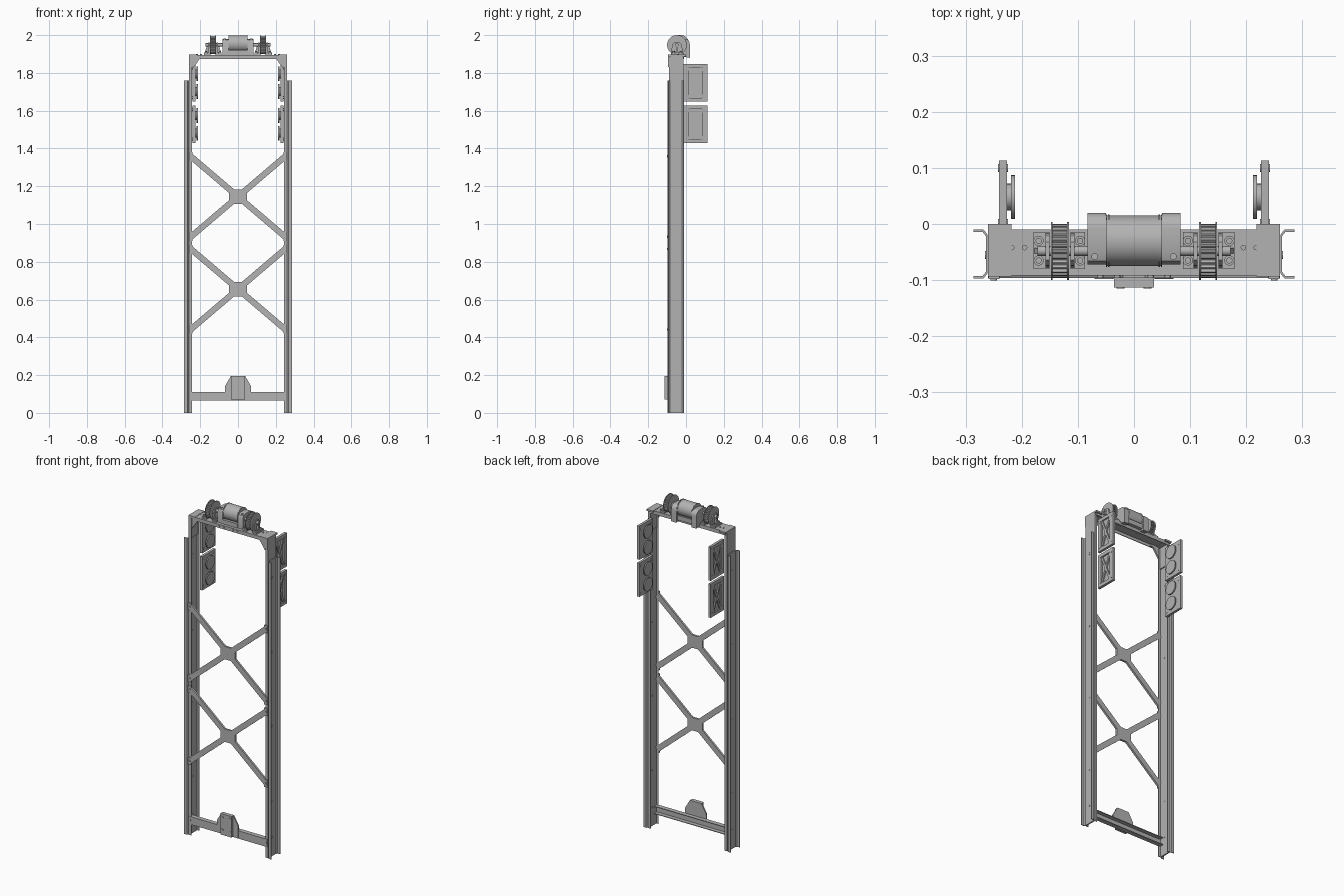
import bpy, bmesh
from math import cos, sin, pi, radians, hypot

cube = bpy.data.objects.get("Cube")
if cube:
    bpy.data.objects.remove(cube)


def material(name, v):
    m = bpy.data.materials.new(name)
    m.use_nodes = True
    m.diffuse_color = (v, v, v, 1)
    m.node_tree.nodes["Principled BSDF"].inputs["Base Color"].default_value = (v, v, v, 1)
    return m


STEEL = material("steel grey", 0.45)


def place(a, b, c, axis):
    return {"x": (c, a, b), "y": (a, c, b), "z": (a, b, c)}[axis]


def finish(name, bm, mirror):
    bmesh.ops.recalc_face_normals(bm, faces=bm.faces)
    me = bpy.data.meshes.new(name)
    bm.to_mesh(me)
    bm.free()
    me.materials.append(STEEL)
    ob = bpy.data.objects.new(name, me)
    bpy.context.collection.objects.link(ob)
    if mirror:
        mod = ob.modifiers.new("mirror", "MIRROR")
        mod.use_mirror_merge = False
    return ob


def prism(name, pts, axis, lo, hi, mirror=False):
    """Outline in the plane across the axis, extruded from lo to hi."""
    bm = bmesh.new()
    ends = [[bm.verts.new(place(a, b, c, axis)) for a, b in pts] for c in (lo, hi)]
    bm.faces.new(ends[0])
    bm.faces.new(ends[1])
    n = len(pts)
    for i in range(n):
        j = (i + 1) % n
        bm.faces.new((ends[0][i], ends[0][j], ends[1][j], ends[1][i]))
    ob = finish(name, bm, mirror)
    ob.data.shade_smooth()
    ob.data.set_sharp_from_angle(angle=radians(30))
    return ob


def box(name, x, y, z, mirror=False):
    pts = [(x[0], y[0]), (x[1], y[0]), (x[1], y[1]), (x[0], y[1])]
    return prism(name, pts, "z", z[0], z[1], mirror)


def disc(name, a, b, r, axis, lo, hi, mirror=False, n=32):
    pts = [(a + r * cos(2 * pi * i / n), b + r * sin(2 * pi * i / n)) for i in range(n)]
    return prism(name, pts, axis, lo, hi, mirror)


def sheet(name, pts, axis, lo, hi, t=0.004, mirror=False):
    """Folded sheet metal: open profile extruded and thickened."""
    bm = bmesh.new()
    rows = [[bm.verts.new(place(a, b, c, axis)) for a, b in pts] for c in (lo, hi)]
    for i in range(len(pts) - 1):
        bm.faces.new((rows[0][i], rows[0][i + 1], rows[1][i + 1], rows[1][i]))
    ob = finish(name, bm, False)
    mod = ob.modifiers.new("thickness", "SOLIDIFY")
    mod.thickness, mod.offset, mod.use_even_offset = t, 0, True
    if mirror:
        ob.modifiers.new("mirror", "MIRROR").use_mirror_merge = False
    return ob


def bar(name, p, q, w, axis, lo, hi, mirror=False):
    dx, dy = q[0] - p[0], q[1] - p[1]
    k = w / 2 / hypot(dx, dy)
    nx, ny = -dy * k, dx * k
    pts = [(p[0] + nx, p[1] + ny), (q[0] + nx, q[1] + ny),
           (q[0] - nx, q[1] - ny), (p[0] - nx, p[1] - ny)]
    return prism(name, pts, axis, lo, hi, mirror)


# Uprights: outer flanged rail and inner channel
sheet("outer_rail", [(.286, -.095), (.269, -.095), (.262, -.086), (.262, -.021),
                     (.269, -.012), (.286, -.012)], "z", 0, 1.76, mirror=True)
sheet("inner_channel", [(.243, -.089), (.258, -.089), (.258, -.016), (.243, -.016)],
      "z", 0, 1.885, mirror=True)
for z in (.11, .33, .77, 1.21, 1.65):
    disc("rail_rivet", -.055, z, .007, "x", .255, .2655, True, 12)

# Cross braces
for cz in (1.145, .655):
    ex, ez, nx, nz = .25, .213, .0104, .0122
    quad = [(.048, .02), (ex + nx, ez - nz), (ex - nx, ez + nz), (.02, .038)]
    pts = (quad + [(-x, z) for x, z in reversed(quad)]
           + [(-x, -z) for x, z in quad] + [(x, -z) for x, z in reversed(quad)])
    prism("cross_brace", [(x, z + cz) for x, z in pts], "y", -.096, -.084)
    for dz in (-ez, ez):
        box("brace_foot", (.24, .259), (-.098, -.088), (cz + dz - .022, cz + dz + .022), True)
        disc("brace_bolt", .25, cz + dz, .006, "y", -.101, -.095, True, 12)

# Lower cross bar with mounting bracket
sheet("lower_bar", [(-.066, .067), (-.091, .067), (-.091, .109), (-.066, .109)],
      "x", -.256, .256)
prism("bracket_plate", [(-.07, .07), (.07, .07), (.07, .14), (.038, .195),
                        (-.038, .195), (-.07, .14)], "y", -.098, -.09)
box("bracket_block", (-.036, .036), (-.113, -.097), (.07, .195))
for z in (.1, .175):
    disc("bracket_bolt", .024, z, .007, "y", -.115, -.112, True, 12)
disc("bar_bolt", .25, .088, .006, "y", -.096, -.09, True, 12)

# Top beam, end caps and corner gussets
sheet("top_beam", [(-.09, 1.874), (-.09, 1.893), (-.012, 1.893), (-.012, 1.874)],
      "x", -.25, .25)
box("end_cap", (.218, .26), (-.094, 0), (1.887, 1.897), True)
box("end_cap_side", (.25, .26), (-.085, -.015), (1.76, 1.888), True)
box("end_cap_front", (.238, .26), (-.094, -.088), (1.83, 1.888), True)
prism("corner_gusset", [(.24, 1.82), (.24, 1.888), (.185, 1.888), (.185, 1.878),
                        (.205, 1.872), (.228, 1.838)], "y", -.09, -.08, True)
for x in (.195, .218):
    disc("cap_bolt", x, -.042, .005, "z", 1.893, 1.899, True, 12)
for x in (.03, .06):
    disc("beam_bolt", x, 1.884, .006, "y", -.096, -.09, True, 12)

# Drive motor in its housing
MY, MZ = -.03, 1.954
disc("motor", MY, MZ, .045, "x", -.048, .048, n=48)
for x in (.046, .05):
    disc("motor_rim", MY, MZ, .0465, "x", x - .002, x, True, 48)
arc = [(-.008 + .028 * cos(a * pi / 12), 1.952 + .028 * sin(a * pi / 12)) for a in range(7)]
prism("motor_housing", [(-.072, 1.895), (.02, 1.88)] + arc +
      [(-.05, 1.98), (-.066, 1.974), (-.072, 1.96)], "x", .05, .083, True)
disc("housing_bolt", .07, -.058, .006, "z", 1.975, 1.983, True, 12)
box("motor_base", (-.05, .05), (-.075, .01), (1.893, 1.92))

# Toothed pulleys, bearings and shaft
PY, PZ = -.048, 1.948
disc("drive_shaft", PY, PZ, .009, "x", -.172, .172, n=20)
teeth = []
for i in range(112):
    r = .048 if i % 4 < 2 else .043
    a = 2 * pi * i / 112
    teeth.append((PY + r * cos(a), PZ + r * sin(a)))
prism("pulley_teeth", teeth, "x", .119, .145, True)
for x in (.116, .145):
    disc("pulley_flange", PY, PZ, .052, "x", x, x + .003, True, 48)
for near, far in ((.113, .087), (.151, .179)):
    s = 1 if far > near else -1
    box("bearing_foot", sorted((near, far)), (-.08, -.014), (1.895, 1.905), True)
    prism("bearing_wall", [(-.078, 1.9), (-.016, 1.9), (-.022, 1.948), (-.032, 1.96),
                           (-.064, 1.96), (-.074, 1.948)], "x",
          *sorted((near, near + s * .007)), True)
    prism("bearing_rib", [(near, 1.9), (far, 1.9), (far - s * .005, 1.915),
                          (near + s * .009, 1.955), (near, 1.955)], "y", -.053, -.043, True)
    for y in (-.03, -.065):
        x = far - s * .009
        disc("bearing_bolt_base", x, y, .009, "z", 1.904, 1.909, True, 20)
        disc("bearing_bolt", x, y, .0055, "z", 1.908, 1.916, True, 12)

# Side panels: ribbed outer face, round pads on the inner face
for cz in (1.528, 1.748):
    lo, hi = cz - .1, cz + .1
    box("panel_back", (.226, .233), (-.012, .113), (lo, hi), True)
    for y in ((-.012, .016), (.086, .113)):
        box("panel_side_border", (.232, .241), y, (lo, hi), True)
    for z in ((lo, lo + .02), (hi - .02, hi)):
        box("panel_end_border", (.232, .241), (.015, .087), z, True)
    for s in (-1, 1):
        bar("panel_rib", (.018, cz - s * .078), (.084, cz + s * .078), .012,
            "x", .232, .240, True)
        for y in (.002, .1):
            disc("panel_bolt", y, cz + s * .078, .007, "x", .225, .2425, True, 12)
        disc("pad_hub", .048, cz + s * .047, .024, "x", .218, .227, True, 24)
        disc("pad", .048, cz + s * .047, .039, "x", .212, .219, True, 40)
